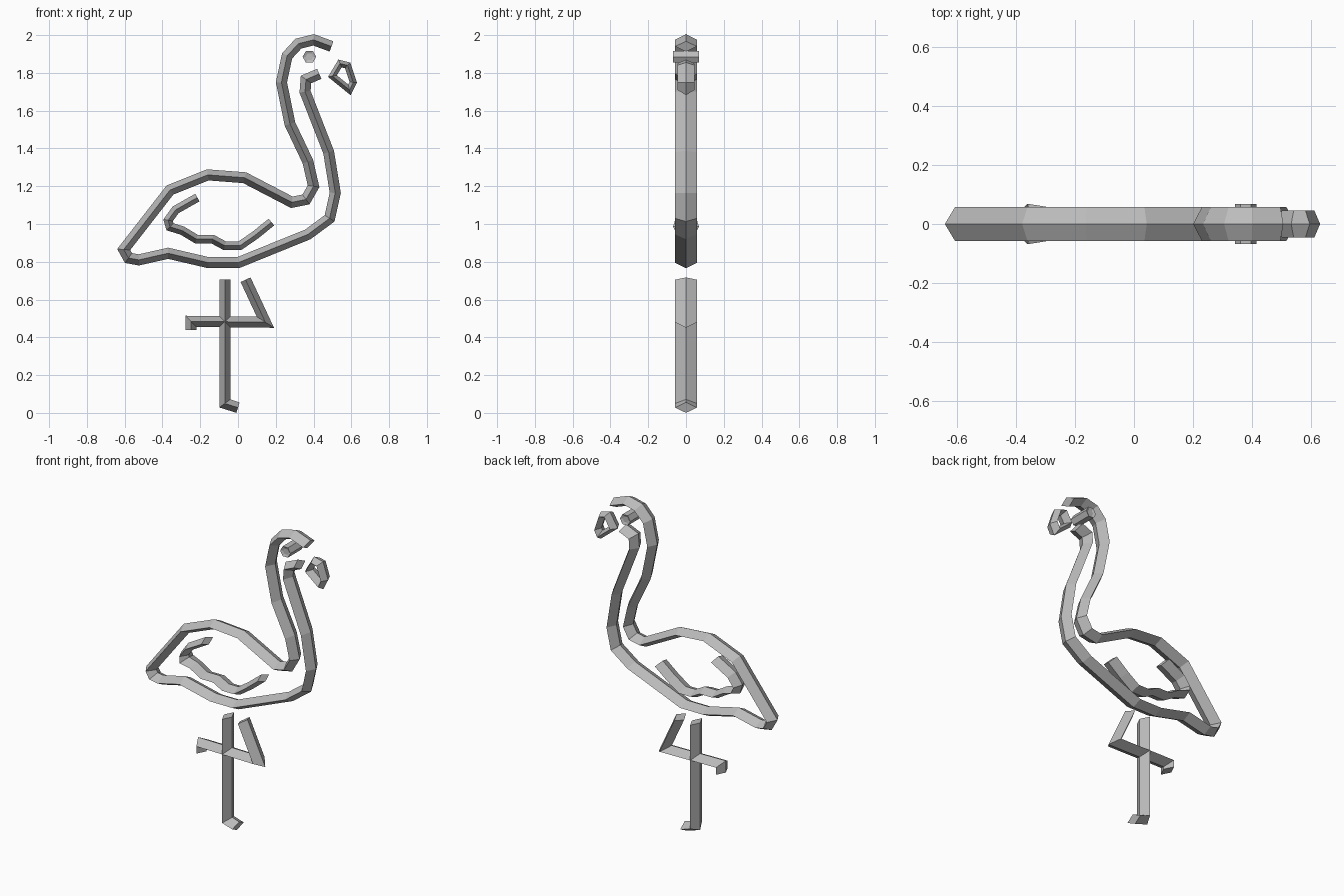
import bpy
import bmesh
from math import cos, sin, pi
from mathutils import Vector

old = bpy.data.objects.get("Cube")
if old:
    bpy.data.objects.remove(old, do_unlink=True)

grey = bpy.data.materials.new("plain grey")
grey.use_nodes = True
colour = (0.5, 0.5, 0.5, 1)
grey.diffuse_color = colour
grey.node_tree.nodes["Principled BSDF"].inputs["Base Color"].default_value = colour


def finish(name, bm):
    """Turn a bmesh into a flat-shaded object."""
    bmesh.ops.recalc_face_normals(bm, faces=bm.faces)
    mesh = bpy.data.meshes.new(name)
    bm.to_mesh(mesh)
    bm.free()
    mesh.materials.append(grey)
    obj = bpy.data.objects.new(name, mesh)
    bpy.context.collection.objects.link(obj)
    return obj


def mitre(points, i, closed):
    """In-plane sideways vector at a path point, lengthened at corners."""
    count = len(points)
    here = points[i]
    dirs = []
    if closed or i > 0:
        dirs.append((here - points[i - 1]).normalized())
    if closed or i < count - 1:
        dirs.append((points[(i + 1) % count] - here).normalized())
    sides = [Vector((-d.y, d.x)) for d in dirs]
    middle = sum(sides, Vector((0, 0))).normalized()
    return middle / max(middle.dot(sides[0]), 0.4)


def bar(name, path, width=0.029, depth=0.058, closed=False, bulge=None):
    """Sweep a diamond section along a path in the xz plane."""
    points = [Vector(p) for p in path]
    bm = bmesh.new()
    rings = []
    for i, p in enumerate(points):
        side = mitre(points, i, closed) * width
        d = depth * (bulge or {}).get(i, 1)
        corners = [(p.x + side.x, 0, p.y + side.y), (p.x, -d, p.y),
                   (p.x - side.x, 0, p.y - side.y), (p.x, d, p.y)]
        rings.append([bm.verts.new(c) for c in corners])
    pairs = list(zip(rings, rings[1:]))
    if closed:
        pairs.append((rings[-1], rings[0]))
    else:
        bm.faces.new(rings[0])
        bm.faces.new(rings[-1])
    for a, b in pairs:
        for k in range(4):
            n = (k + 1) % 4
            bm.faces.new((a[k], a[n], b[n], b[k]))
    return finish(name, bm)


# Continuous outline: head, back of neck, back, tail, belly, front of neck
bar("body_outline", [
    (.495, 1.94), (.4, 1.975), (.32, 1.955), (.26, 1.89), (.23, 1.75),
    (.275, 1.53), (.37, 1.33), (.4, 1.2), (.36, 1.13), (.285, 1.115),
    (.035, 1.245), (-.16, 1.26), (-.36, 1.18), (-.605, .865), (-.58, .82),
    (-.525, .81), (-.37, .845), (-.155, .795), (0, .795), (.37, .945),
    (.485, 1.03), (.515, 1.165), (.48, 1.38), (.355, 1.7), (.36, 1.765),
    (.43, 1.795)])

# Wing line inside the body
bar("wing", [
    (-.215, 1.14), (-.33, 1.075), (-.37, 1.02), (-.36, .985), (-.295, .965),
    (-.22, .92), (-.135, .92), (-.07, .885), (.01, .885), (.09, .94),
    (.177, 1.01)], width=.023, bulge={3: 1.18})

# Standing leg and raised, folded leg
bar("standing_leg", [(-.07, .705), (-.07, .05), (0, .028)])
bar("raised_leg", [(-.25, .44), (-.25, .485), (.145, .48), (.04, .705)])

# Beak loop
bar("beak", [(.54, 1.85), (.58, 1.84), (.61, 1.75), (.59, 1.71), (.5, 1.783)],
    width=.018, depth=.045, closed=True)

# Eye: hexagonal pin with slightly dished ends
bm = bmesh.new()
ends = []
for y in (-.068, .068):
    ring = [bm.verts.new((.378 + .036 * cos(k * pi / 3), y,
                          1.885 + .036 * sin(k * pi / 3))) for k in range(6)]
    ends.append(ring)
caps = [bm.faces.new(ring) for ring in ends]
for k in range(6):
    n = (k + 1) % 6
    bm.faces.new((ends[0][k], ends[0][n], ends[1][n], ends[1][k]))
bmesh.ops.recalc_face_normals(bm, faces=bm.faces)
bmesh.ops.inset_individual(bm, faces=caps, thickness=.016, depth=-.006)
finish("eye", bm)
